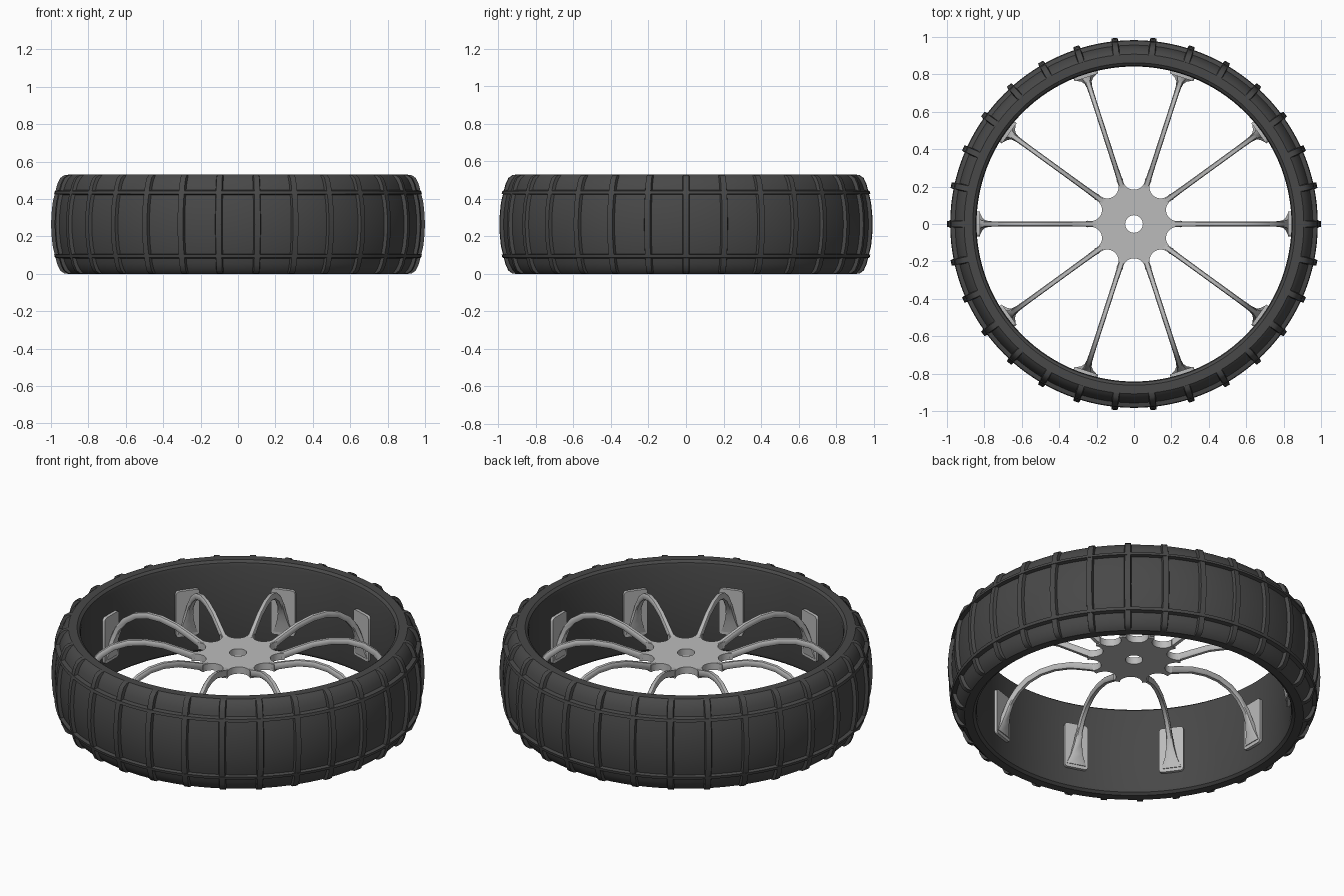
import bpy, bmesh, math
from mathutils import Matrix, Vector

cube = bpy.data.objects.get("Cube")
if cube:
    bpy.data.objects.remove(cube, do_unlink=True)


def material(name, value):
    m = bpy.data.materials.new(name)
    m.use_nodes = True
    col = (value, value, value, 1)
    m.diffuse_color = col
    bsdf = m.node_tree.nodes["Principled BSDF"]
    bsdf.inputs["Base Color"].default_value = col
    bsdf.inputs["Roughness"].default_value = 0.6
    return m


RUBBER = material("dark rubber", 0.065)
METAL = material("light grey metal", 0.5)
MID = 0.265          # half of the wheel height


def finish(name, bm, mat, angle=35):
    bmesh.ops.recalc_face_normals(bm, faces=bm.faces)
    me = bpy.data.meshes.new(name)
    bm.to_mesh(me)
    bm.free()
    me.materials.append(mat)
    ob = bpy.data.objects.new(name, me)
    bpy.context.collection.objects.link(ob)
    bpy.ops.object.select_all(action='DESELECT')
    ob.select_set(True)
    bpy.context.view_layer.objects.active = ob
    bpy.ops.object.shade_smooth_by_angle(angle=math.radians(angle))
    return ob


def loft(bm, rings, closed=False):
    """Skin a list of equal point rings, closing the loop or capping the ends."""
    loops = [[bm.verts.new(p) for p in ring] for ring in rings]
    n = len(loops[0])
    pairs = list(zip(loops, loops[1:]))
    if closed:
        pairs.append((loops[-1], loops[0]))
    for a, b in pairs:
        for i in range(n):
            j = (i + 1) % n
            bm.faces.new((a[i], a[j], b[j], b[i]))
    if not closed:
        bm.faces.new(loops[0])
        bm.faces.new(loops[-1])


def lathe(bm, profile, steps=120):
    rings = []
    for k in range(steps):
        a = 2 * math.pi * k / steps
        rings.append([(r * math.cos(a), r * math.sin(a), z) for r, z in profile])
    loft(bm, rings, closed=True)


def mirrored(half):
    """Continue a profile through mid height to the other side."""
    return half + [(r, 2 * MID - z) for r, z in reversed(half) if z < MID]


def radial_copies(bm, count):
    geom = bm.verts[:] + bm.edges[:] + bm.faces[:]
    for k in range(1, count):
        new = bmesh.ops.duplicate(bm, geom=geom)["geom"]
        verts = [v for v in new if isinstance(v, bmesh.types.BMVert)]
        bmesh.ops.rotate(bm, verts=verts, cent=(0, 0, 0),
                         matrix=Matrix.Rotation(2 * math.pi * k / count, 3, 'Z'))


# Tyre body: rounded band with a straight inner wall
body_half = [(0.842, 0.03), (0.847, 0.012), (0.862, 0.0), (0.908, 0.0), (0.918, 0.008),
             (0.934, 0.025), (0.949, 0.055), (0.96, 0.095), (0.972, 0.15),
             (0.979, 0.21), (0.981, MID)]
bm = bmesh.new()
lathe(bm, mirrored(body_half))
finish("tyre_body", bm, RUBBER)

# Cross ribs: raised bars wrapping over both shoulders
rib_top = mirrored([(0.908, 0.0), (0.93, 0.003), (0.951, 0.018), (0.966, 0.05),
                    (0.978, 0.095), (0.991, 0.15), (0.997, 0.21), (0.9995, MID)])
rib_base = mirrored([(0.9, 0.015), (0.91, 0.02), (0.925, 0.035), (0.938, 0.06),
                     (0.95, 0.1), (0.962, 0.15), (0.968, 0.21), (0.97, MID)])
bm = bmesh.new()
loft(bm, [[(rb, -0.022, zb), (rt, -0.015, zt), (rt, 0.015, zt), (rb, 0.022, zb)]
          for (rb, zb), (rt, zt) in zip(rib_base, rib_top)])
radial_copies(bm, 30)
finish("tread_cross_ribs", bm, RUBBER)

# Ring ribs around both shoulders
bm = bmesh.new()
for s in (-1, 1):
    lathe(bm, [(r, MID + s * h) for r, h in
               ((0.95, 0.155), (0.983, 0.162), (0.979, 0.178), (0.94, 0.187))])
finish("tread_ring_ribs", bm, RUBBER)

# Hub plate: scalloped outline with a centre bore
curve = bpy.data.curves.new("hub_outline", 'CURVE')
curve.dimensions = '2D'
curve.fill_mode = 'BOTH'
curve.extrude = 0.02
outline = []
for k in range(10):
    a = math.radians(36 * k + 18)
    for t in range(-90, 91, 15):
        b = a + math.pi - math.radians(t)
        outline.append((0.243 * math.cos(a) + 0.06 * math.cos(b),
                        0.243 * math.sin(a) + 0.06 * math.sin(b)))
bore = [(0.047 * math.cos(math.pi * k / 16), 0.047 * math.sin(math.pi * k / 16))
        for k in range(32)]
for pts in (outline, bore):
    sp = curve.splines.new('POLY')
    sp.points.add(len(pts) - 1)
    for p, (x, y) in zip(sp.points, pts):
        p.co = (x, y, 0, 1)
    sp.use_cyclic_u = True
outline_ob = bpy.data.objects.new("hub_outline", curve)
bpy.context.collection.objects.link(outline_ob)
bpy.context.view_layer.update()
bm = bmesh.new()
bm.from_mesh(outline_ob.to_mesh())
outline_ob.to_mesh_clear()
bpy.data.objects.remove(outline_ob, do_unlink=True)
bmesh.ops.remove_doubles(bm, verts=bm.verts, dist=0.0005)
bmesh.ops.translate(bm, verts=bm.verts, vec=(0, 0, 0.362))
finish("hub_plate", bm, METAL)


# Spokes: arched bars that flare into the mounting pads (r, z, width, thickness)
stations = [(0.19, 0.362, 0.034, 0.038), (0.24, 0.366, 0.03, 0.038), (0.31, 0.394, 0.027, 0.036),
            (0.4, 0.428, 0.026, 0.034), (0.5, 0.446, 0.026, 0.034), (0.59, 0.444, 0.026, 0.034),
            (0.67, 0.42, 0.026, 0.034), (0.735, 0.375, 0.027, 0.034),
            (0.782, 0.315, 0.03, 0.034), (0.806, 0.255, 0.04, 0.034),
            (0.821, 0.195, 0.065, 0.03), (0.829, 0.135, 0.11, 0.02)]
rings = []
for i, (r, z, w, t) in enumerate(stations):
    p, q = stations[max(i - 1, 0)], stations[min(i + 1, len(stations) - 1)]
    d = Vector((q[0] - p[0], q[1] - p[1])).normalized()
    nr, nz = -d.y * t / 2, d.x * t / 2
    # chamfered rectangular section
    sec = [(-0.5, -0.7), (-0.35, -1), (0.35, -1), (0.5, -0.7),
           (0.5, 0.7), (0.35, 1), (-0.35, 1), (-0.5, 0.7)]
    rings.append([(r + nr * v, w * u, z + nz * v) for u, v in sec])
bm = bmesh.new()
loft(bm, rings)
radial_copies(bm, 10)
finish("spokes", bm, METAL, 40)

# Mounting pads: rounded plates on the inner wall
pad = []
for cy, cz, start in ((1, 1, 0), (-1, 1, 90), (-1, -1, 180), (1, -1, 270)):
    for t in (0, 30, 60, 90):
        a = math.radians(start + t)
        pad.append((cy * 0.05 + 0.017 * math.cos(a), 0.25 + cz * 0.118 + 0.017 * math.sin(a)))
bm = bmesh.new()
loft(bm, [[(r, y, z) for y, z in pad] for r in (0.824, 0.846)])
radial_copies(bm, 10)
finish("mounting_pads", bm, METAL)
